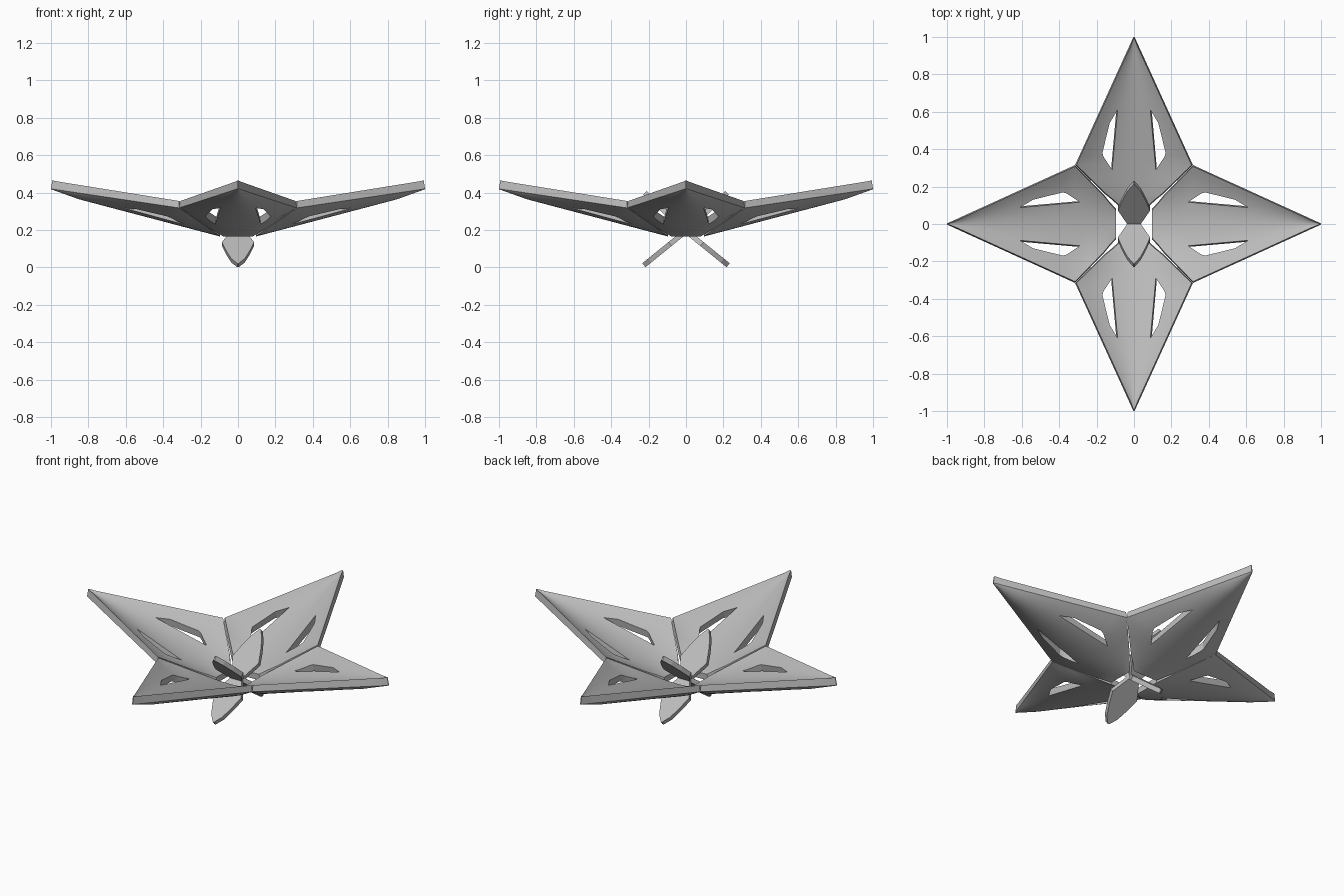
import bpy, bmesh, math
from mathutils import Matrix

cube = bpy.data.objects.get("Cube")
if cube:
    bpy.data.objects.remove(cube)

grey = bpy.data.materials.new("plain grey")
grey.use_nodes = True
grey.diffuse_color = (0.5, 0.5, 0.5, 1)
grey.node_tree.nodes["Principled BSDF"].inputs["Base Color"].default_value = (0.5, 0.5, 0.5, 1)

VALLEY, INNER = 0.315, 0.095
COLS = 16


def lerp(points, u):
    """Piecewise linear curve through (u, value) points."""
    for (a, p), (b, q) in zip(points, points[1:]):
        if u <= b:
            break
    return p + (q - p) * (u - a) / (b - a)


def make_object(name, bm):
    bmesh.ops.recalc_face_normals(bm, faces=bm.faces)
    mesh = bpy.data.meshes.new(name)
    bm.to_mesh(mesh)
    bm.free()
    mesh.materials.append(grey)
    obj = bpy.data.objects.new(name, mesh)
    bpy.context.collection.objects.link(obj)
    return obj


def prism(bm, outline, low, high):
    """Vertical prism from a flat outline; returns its vertices."""
    face = bm.faces.new([bm.verts.new((x, y, low)) for x, y in outline])
    base = list(face.verts)
    new = bmesh.ops.extrude_face_region(bm, geom=[face])["geom"]
    top = [v for v in new if isinstance(v, bmesh.types.BMVert)]
    bmesh.ops.translate(bm, verts=top, vec=(0, 0, high - low))
    return base + top


# Dished arm pointing along +x: plan half width, then keel and rim heights
half_width = [(INNER, 0.08), (0.13, 0.118), (0.16, 0.155), (VALLEY, VALLEY), (1, 0.003)]
stations = [INNER, 0.13, 0.16, 0.2, 0.25, VALLEY] + [VALLEY + 0.685 * i / 14 for i in range(1, 15)]


def skin(bm, keel, rim, inset):
    """One dished sheet of the arm, narrowed by the inset."""
    rows = []
    for u in stations:
        width = max(lerp(half_width, u) - inset, 0.002)
        row = []
        for j in range(COLS + 1):
            t = 2 * j / COLS - 1
            z = lerp(keel, u) + (lerp(rim, u) - lerp(keel, u)) * t * t
            row.append(bm.verts.new((min(u, 1 - inset), t * width, z)))
        rows.append(row)
    for r, s in zip(rows, rows[1:]):
        for j in range(COLS):
            bm.faces.new((r[j], s[j], s[j + 1], r[j + 1]))
    return (rows[0] + [r[-1] for r in rows[1:-1]] + rows[-1][::-1]
            + [r[0] for r in rows[-2:0:-1]])


bm = bmesh.new()
low = skin(bm, [(INNER, 0.165), (0.85, 0.364), (1, 0.418)],
           [(INNER, 0.166), (VALLEY, 0.318), (1, 0.42)], 0)
high = skin(bm, [(INNER, 0.2), (1, 0.462)],
            [(INNER, 0.202), (VALLEY, 0.355), (1, 0.465)], 0.007)
for i in range(len(low)):
    bm.faces.new((low[i - 1], low[i], high[i], high[i - 1]))
arm = make_object("star_arm_left", bm)

# Two mirrored window cut-outs, leaning slightly with the surface
window = [(0.29, 0.115), (0.36, 0.167), (0.38, 0.174), (0.54, 0.141), (0.61, 0.1)]
bm = bmesh.new()
for s in (1, -1):
    for v in prism(bm, [(x, s * y) for x, y in window], 0.1, 0.5):
        v.co.y -= s * 0.15 * (v.co.z - 0.28)
cutter = make_object("window_cutter", bm)
cutter.hide_render = True
cut = arm.modifiers.new("windows", "BOOLEAN")
cut.operation, cut.solver, cut.object = "DIFFERENCE", "EXACT", cutter
graph = bpy.context.evaluated_depsgraph_get()
arm.data = bpy.data.meshes.new_from_object(arm.evaluated_get(graph))
arm.modifiers.clear()
bpy.data.objects.remove(cutter)

bpy.ops.object.select_all(action="DESELECT")
bpy.context.view_layer.objects.active = arm
arm.select_set(True)
bpy.ops.object.shade_smooth_by_angle(angle=math.radians(30))

# Remaining arms share the mesh, turned about the centre
for k, name in enumerate(("back", "right", "front"), 1):
    turned = bpy.data.objects.new("star_arm_" + name, arm.data)
    turned.rotation_euler.z = k * math.pi / 2
    bpy.context.collection.objects.link(turned)

# Crossed leaf-shaped blades with a narrow waist, two rising and two hanging
HUB = 0.194
half = [(0.03, 0), (0.086, 0.11), (0.064, 0.18), (0.036, 0.25), (0.004, 1)]
for name, length, tilt in (("upper", 0.30, 43), ("lower", 0.29, -39)):
    for end, turn in (("back", 0), ("front", math.pi)):
        side = [(x, min(y, length)) for x, y in half]
        bm = bmesh.new()
        prism(bm, side + [(-x, y) for x, y in side[::-1]], -0.0135, 0.0135)
        bm.transform(Matrix.Translation((0, 0, HUB)) @ Matrix.Rotation(turn, 4, "Z")
                     @ Matrix.Rotation(math.radians(tilt), 4, "X"))
        make_object(f"{name}_blade_{end}", bm)
